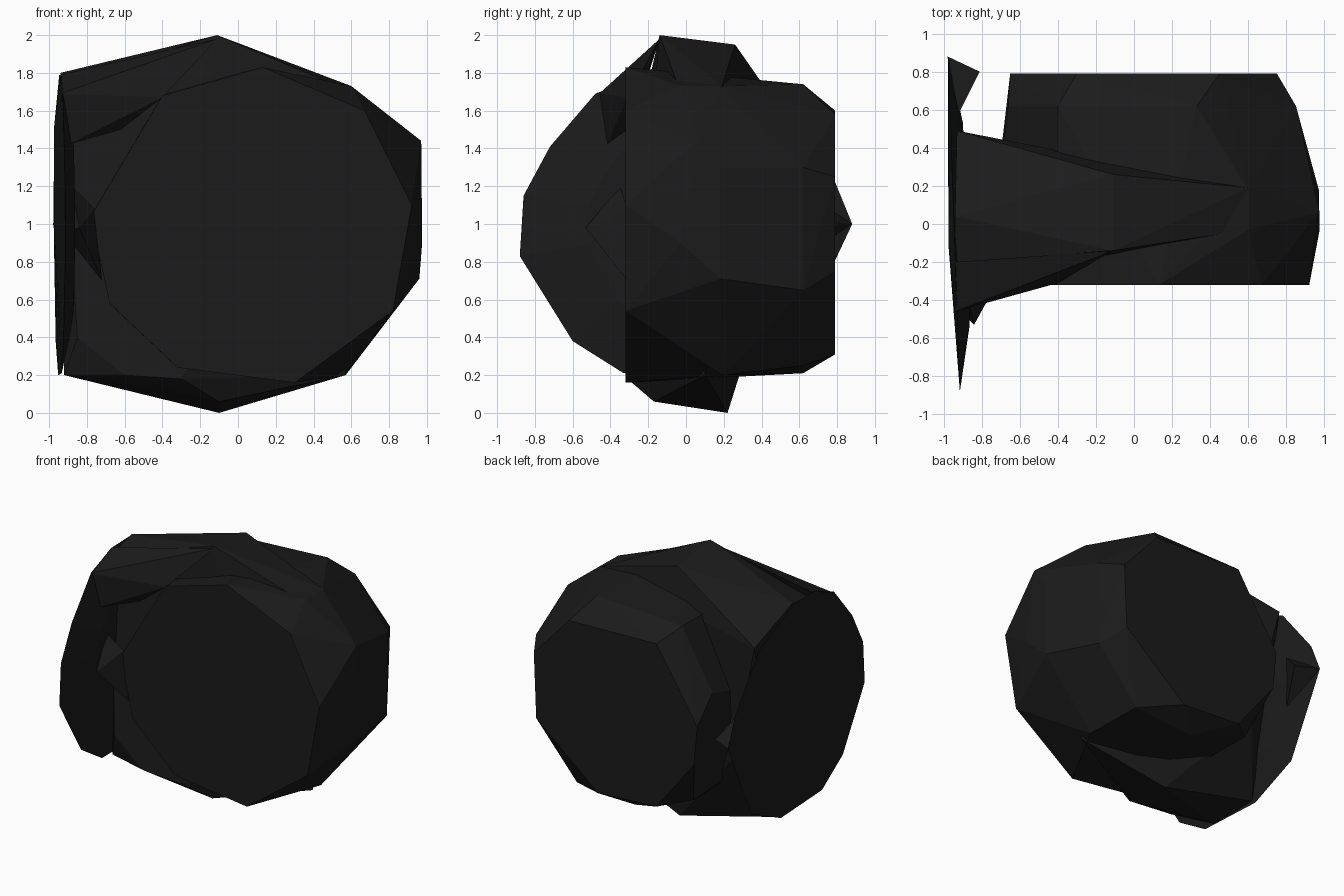
import bpy, bmesh

mat = bpy.data.materials.new("black_rubber")
mat.diffuse_color = (0.011, 0.011, 0.011, 1)


def hull(name, pts):
    """Faceted solid wrapped around the given points."""
    bm = bmesh.new()
    for p in pts:
        bm.verts.new(p)
    bmesh.ops.convex_hull(bm, input=bm.verts[:])
    loose = [v for v in bm.verts if not v.link_faces]
    bmesh.ops.delete(bm, geom=loose, context='VERTS')
    bmesh.ops.recalc_face_normals(bm, faces=bm.faces[:])
    me = bpy.data.meshes.new(name)
    bm.to_mesh(me)
    bm.free()
    me.materials.append(mat)
    ob = bpy.data.objects.new(name, me)
    bpy.context.collection.objects.link(ob)
    return ob


def ring(y, xz):
    return [(x, y, z) for x, z in xz]


# Wide wheel drum, axis along y
front = ring(-0.32, [(-0.4, 1.68), (0.13, 1.83), (0.67, 1.6), (0.92, 1.1), (0.82, 0.54),
                     (0.3, 0.16), (-0.32, 0.24), (-0.68, 0.58), (-0.78, 1.04)])
tread = [(0.6, -0.03, 1.73), (0.6, 0.18, 1.73), (0.97, 0.06, 1.44), (0.97, 0.18, 1.3),
         (0.975, -0.03, 0.9), (0.96, 0.18, 0.71), (0.57, 0.2, 0.2)]
shoulder = ring(0.62, [(0.33, 1.74), (-0.4, 1.7), (0.85, 1.3), (0.84, 0.65), (0.5, 0.25),
                       (0.0, 0.21), (-0.5, 0.38), (-0.66, 0.8), (-0.66, 1.25)])
back = ring(0.79, [(0.75, 1.25), (0.45, 1.58), (-0.3, 1.6), (-0.65, 1.05),
                   (-0.62, 0.75), (-0.3, 0.34), (0.2, 0.31), (0.73, 0.75)])
hull("wheel_drum", front + tread + shoulder + back)

# Tapering band that joins the drum to the side wheel
hull("joining_band", [
    (-0.94, -0.2, 1.74), (-0.94, 0.04, 1.8), (-0.93, 0.49, 1.62),
    (-0.11, -0.14, 2.0), (-0.11, 0.26, 1.95), (0.6, 0.19, 1.73), (0.6, -0.03, 1.7),
    (-0.92, -0.22, 0.2), (-0.92, 0.2, 0.2), (-0.1, 0.22, 0.0), (-0.1, -0.17, 0.06),
    (0.57, 0.1, 0.2), (-0.6, -0.31, 0.2), (-0.3, -0.31, 0.18), (-0.85, -0.3, 0.4),
    (-0.72, 0.44, 1.3), (-0.72, 0.44, 0.7)])

# Thin side wheel facing -x
outline = [(-0.22, 1.79), (-0.48, 1.69), (-0.72, 1.41), (-0.86, 1.15), (-0.88, 0.83),
           (-0.6, 0.38), (-0.33, 0.21), (0.2, 0.2), (0.58, 0.38), (0.8, 0.83),
           (0.88, 1.0), (0.79, 1.22), (0.49, 1.6), (0.04, 1.79)]
outer = [(-0.945 - 0.035 * y, y, z) for y, z in outline]
inner = [(-0.88 - 0.02 * y, 0.6 * y, 1 + 0.65 * (z - 1)) for y, z in outline]
hull("side_wheel", outer + inner + [(-0.975, -0.1, 1.5), (-0.975, -0.1, 1.0)])

# Torn flap on the rear edge of the side wheel
hull("rim_flap", [(-0.98, 0.88, 1.0), (-0.81, 0.8, 1.0), (-0.92, 0.58, 1.2), (-0.92, 0.58, 0.8)])

# Flared shoulder and small wedge between the front of the drum and the side wheel
hull("front_flare", [(-0.94, -0.46, 1.69), (-0.94, -0.2, 1.79), (-0.11, -0.14, 1.98),
                     (-0.4, -0.2, 1.84), (-0.62, -0.31, 1.5), (-0.9, -0.42, 1.42),
                     (-0.4, -0.31, 1.67)])
hull("front_wedge", [(-0.84, -0.53, 0.98), (-0.76, -0.31, 1.08), (-0.88, -0.35, 1.2),
                     (-0.92, -0.45, 0.95), (-0.72, -0.31, 0.7)])
